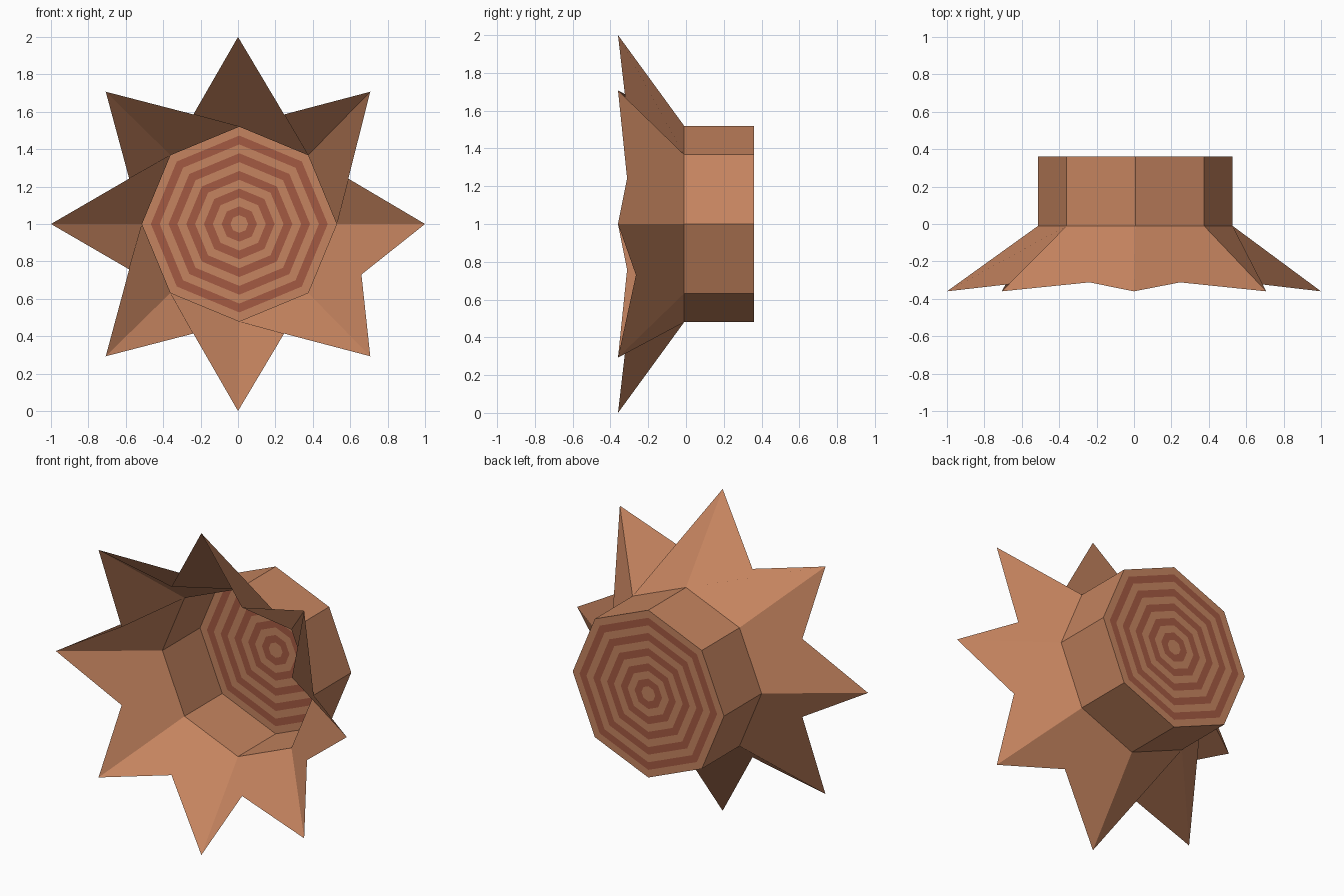
import bpy
from math import sin, cos, pi

if "Cube" in bpy.data.objects:
    bpy.data.objects.remove(bpy.data.objects["Cube"])

N = 8
CX, CZ = 0.007, 1.0        # axis of the octagonal cup
R = 0.52                   # cup radius
Y_RIM, Y_BACK, Y_TIP = -0.01, 0.36, -0.36


def material(name, colour):
    m = bpy.data.materials.new(name)
    m.diffuse_color = (*colour, 1)
    m.use_nodes = True
    m.node_tree.nodes["Principled BSDF"].inputs["Base Color"].default_value = m.diffuse_color
    return m


clay = material("clay", (0.56, 0.23, 0.115))
rust = material("rust", (0.37, 0.10, 0.055))


def ring(r, y, cx=CX, turn=0.0):
    """Eight points around the y axis, clockwise from the top."""
    return [(cx + r * sin(2 * pi * (i + turn) / N), y,
             CZ + r * cos(2 * pi * (i + turn) / N)) for i in range(N)]


def build(name, verts, faces, mats, slots=None):
    me = bpy.data.meshes.new(name)
    me.from_pydata(verts, [], faces)
    for m in mats:
        me.materials.append(m)
    if slots:
        me.polygons.foreach_set("material_index", slots)
    me.update()
    ob = bpy.data.objects.new(name, me)
    bpy.context.collection.objects.link(ob)
    return ob


# Cup wall: open octagonal tube
build("cup_wall", ring(R, Y_RIM) + ring(R, Y_BACK),
      [(i, (i + 1) % N, N + (i + 1) % N, N + i) for i in range(N)], [clay])

# Striped back: centre dot and ten concentric bands of equal width
BANDS = 11
verts, faces, slots = [], [tuple(range(N))], [0]
for k in range(1, BANDS + 1):
    verts += ring(R * k / BANDS, Y_BACK)
for k in range(1, BANDS):
    a, b = (k - 1) * N, k * N
    for i in range(N):
        j = (i + 1) % N
        faces.append((a + i, a + j, b + j, b + i))
        slots.append(k % 2)
build("striped_back", verts, faces, [clay, rust], slots)

# Flared star collar: one folded five-sided panel per cup side
valleys = ring(0.634, -0.312, 0.004, 0.5)
valleys[2] = (0.66, -0.265, 0.73)      # one notch is shallower than the rest
panels = []
for i in range(N):
    j = (i + 1) % N
    panels.append((i, j, N + j, 2 * N + i, N + i))
build("star_collar", ring(R, Y_RIM) + ring(1.0, Y_TIP, 0) + valleys,
      panels, [clay])
